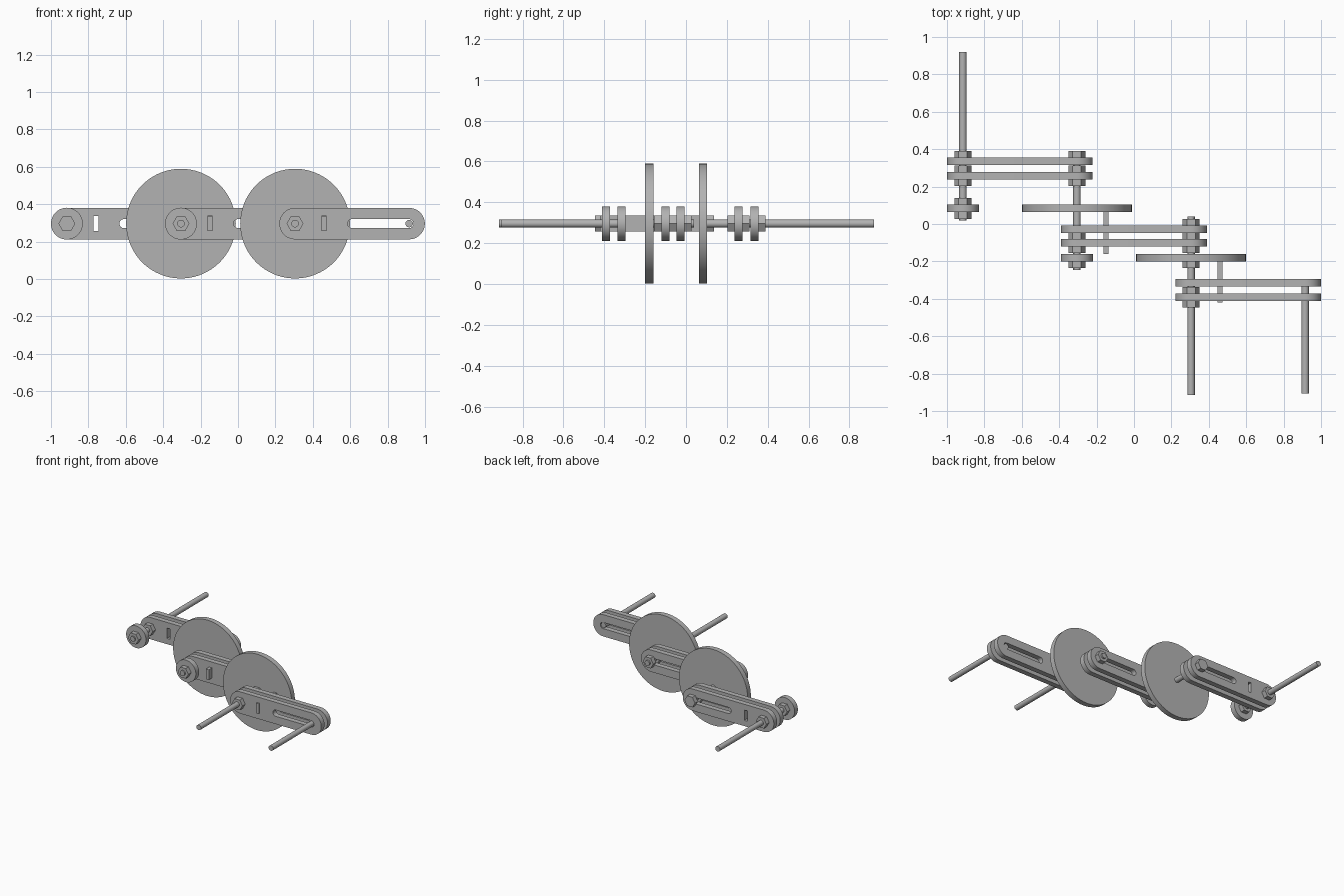
import bpy, bmesh, math

cube = bpy.data.objects.get("Cube")
if cube:
    bpy.data.objects.remove(cube, do_unlink=True)

ZC = 0.296                              # height of every axle
STEP = 0.61                             # axle spacing
AXLE = [-0.915 + i * STEP for i in range(4)]
THICK = 0.04

steel = bpy.data.materials.new("grey_steel")
steel.use_nodes = True
GREY = (0.45, 0.45, 0.45, 1)
steel.diffuse_color = GREY
steel.node_tree.nodes["Principled BSDF"].inputs["Base Color"].default_value = GREY


def ring(x, r, n=32):
    return [(x + r * math.cos(math.tau * i / n), ZC + r * math.sin(math.tau * i / n)) for i in range(n)]


def capsule(x0, x1, r, n=24):
    """Outline with round ends centred on x0 and x1."""
    pts = []
    for cx, start in ((x1, -math.pi / 2), (x0, math.pi / 2)):
        for i in range(n + 1):
            a = start + math.pi * i / n
            pts.append((cx + r * math.cos(a), ZC + r * math.sin(a)))
    return pts


def box(x, w, h):
    return [(x + sx * w / 2, ZC + sz * h / 2) for sx, sz in ((-1, -1), (1, -1), (1, 1), (-1, 1))]


def extrude(name, loops, y0, y1):
    """Fill the outline (first loop) minus its holes, and extrude along y."""
    curve = bpy.data.curves.new(name, "CURVE")
    curve.dimensions = "2D"
    curve.fill_mode = "BOTH"
    curve.extrude = abs(y1 - y0) / 2
    for loop in loops:
        sp = curve.splines.new("POLY")
        sp.points.add(len(loop) - 1)
        for p, (x, z) in zip(sp.points, loop):
            p.co = (x, z, 0, 1)
        sp.use_cyclic_u = True
    tmp = bpy.data.objects.new(name + "_outline", curve)
    bpy.context.collection.objects.link(tmp)
    bpy.context.view_layer.update()
    mesh = bpy.data.meshes.new_from_object(tmp.evaluated_get(bpy.context.evaluated_depsgraph_get()))
    bpy.data.objects.remove(tmp, do_unlink=True)
    bpy.data.curves.remove(curve)

    bm = bmesh.new()
    bm.from_mesh(mesh)
    bmesh.ops.remove_doubles(bm, verts=bm.verts, dist=1e-5)
    for v in bm.verts:
        x, z, d = v.co
        v.co = (x, (y0 + y1) / 2 - d, z)
    bmesh.ops.recalc_face_normals(bm, faces=bm.faces)
    bm.to_mesh(mesh)
    bm.free()
    mesh.name = name
    mesh.materials.clear()
    mesh.materials.append(steel)
    obj = bpy.data.objects.new(name, mesh)
    bpy.context.collection.objects.link(obj)
    bpy.ops.object.select_all(action="DESELECT")
    obj.select_set(True)
    bpy.context.view_layer.objects.active = obj
    bpy.ops.object.shade_smooth_by_angle(angle=math.radians(30))
    return obj


def nut(x, y):
    extrude("hex_nut", [ring(x, 0.045, 6)], y, y + 0.035)


# Three pairs of slotted link plates, each pair joining two axles
for x, fronts in zip(AXLE, ((0.237, 0.315), (-0.121, -0.047), (-0.411, -0.335))):
    for y in fronts:
        extrude("link_plate", [
            capsule(x, x + STEP, 0.084),
            capsule(x + 0.305, x + STEP, 0.024, 12),
            box(x + 0.155, 0.026, 0.08),
            ring(x, 0.02),
        ], y, y + THICK)
    # nuts behind, between and in front of the plates
    nut(x, fronts[0] + THICK)
for y in (0.355, 0.202):
    nut(AXLE[0], y)
    nut(AXLE[1], y)
nut(AXLE[1], 0.277)
nut(AXLE[1], -0.156)
for y in (-0.007, -0.081, -0.156):
    nut(AXLE[2], y)
nut(AXLE[2], -0.446)

# Big discs, each with a flat drive tab that enters the next link
for x, y, tab_end in ((AXLE[1], 0.063, -0.16), (AXLE[2], -0.2, -0.42)):
    extrude("disc", [ring(x, 0.293, 96)], y, y + THICK)
    extrude("drive_tab", [box(x + 0.155, 0.025, 0.078)], y, tab_end)
nut(AXLE[2], -0.235)

# Small collars with their nuts
for x, y in ((AXLE[0], 0.063), (AXLE[1], -0.2)):
    extrude("collar", [ring(x, 0.085, 48)], y, y + THICK)
    nut(x, y - 0.035)
nut(AXLE[0], 0.103)

# Axle rods
for x, y0, y1 in zip(AXLE, (0.02, -0.245, -0.915, -0.905), (0.92, 0.39, 0.04, -0.3)):
    extrude("axle_rod", [ring(x, 0.02, 24)], y0, y1)
